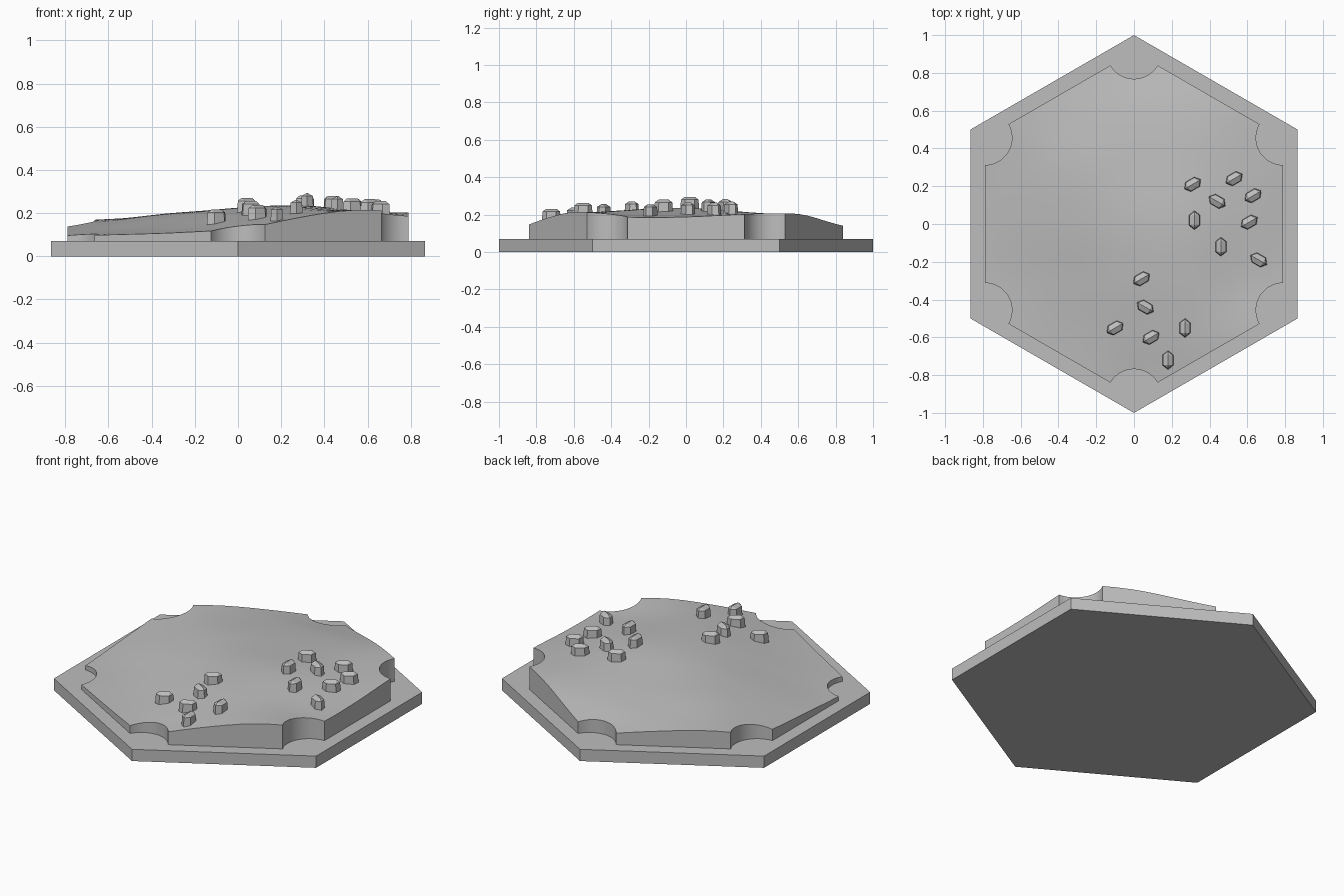
import bpy, bmesh, math
from mathutils import Vector, Matrix

cube = bpy.data.objects.get("Cube")
if cube:
    bpy.data.objects.remove(cube, do_unlink=True)

BASE_TOP = 0.07
INNER_R, NOTCH_R = 0.912, 0.144

stone_grey = bpy.data.materials.new("stone_grey")
stone_grey.use_nodes = True
GREY = (0.51, 0.51, 0.51, 1)
stone_grey.diffuse_color = GREY
stone_grey.node_tree.nodes["Principled BSDF"].inputs["Base Color"].default_value = GREY


def finish(name, bm, smooth=False):
    bmesh.ops.recalc_face_normals(bm, faces=bm.faces)
    mesh = bpy.data.meshes.new(name)
    bm.to_mesh(mesh)
    bm.free()
    mesh.materials.append(stone_grey)
    obj = bpy.data.objects.new(name, mesh)
    bpy.context.collection.objects.link(obj)
    if smooth:
        bpy.ops.object.select_all(action='DESELECT')
        obj.select_set(True)
        bpy.context.view_layer.objects.active = obj
        bpy.ops.object.shade_smooth_by_angle(angle=math.radians(35))
    return obj


def polar(r, a):
    return Vector((r * math.cos(a), r * math.sin(a)))


def bridge(bm, a, b):
    n = len(a)
    for i in range(n):
        j = (i + 1) % n
        bm.faces.new((a[i], a[j], b[j], b[i]))


# Ground heights in hundredths on a coarse grid, front row first
HEIGHTS = [
    [9, 9, 10, 12.5, 16.5, 19, 19],
    [9, 9.8, 12, 16.5, 20, 21.5, 20.5],
    [9, 11.5, 15.5, 20.5, 22.5, 20, 18],
    [10.5, 14.5, 19, 22.5, 23.5, 20.5, 18],
    [12.5, 16.5, 20, 21, 21.5, 20.5, 20],
    [16, 17.2, 17.5, 18, 19, 20.5, 20.5],
    [15, 15, 14, 13, 14.5, 19, 20],
]


def spline(row, t):
    """Smooth cubic through evenly spaced values."""
    i = max(0, min(len(row) - 2, int(t)))
    f = t - i
    p0, p1, p2, p3 = (row[max(0, min(len(row) - 1, i + k))] for k in (-1, 0, 1, 2))
    return p1 + f / 2 * (p2 - p0 + f * (2 * p0 - 5 * p1 + 4 * p2 - p3
                                        + f * (3 * (p1 - p2) + p3 - p0)))


def ground(x, y):
    u, v = (x + 0.9) / 0.3, (y + 0.9) / 0.3
    return spline([spline(row, u) for row in HEIGHTS], v) / 100


# Hexagonal base plate
bm = bmesh.new()
rings = []
for z in (0, BASE_TOP):
    rings.append([bm.verts.new((*polar(1, math.radians(30 + 60 * k)), z)) for k in range(6)])
bridge(bm, *rings)
for ring in rings:
    bm.faces.new(ring)
finish("base_plate", bm)

# Terrain outline: hexagon with a round notch at each corner
outline = []
ARC, EDGE = 12, 8
for k in range(6):
    a = math.radians(30 + 60 * k)
    corner, following = polar(INNER_R, a), polar(INNER_R, a + math.pi / 3)
    for i in range(ARC + 1):
        turn = a + math.pi + math.radians(60 - 120 * i / ARC)
        outline.append(corner + polar(NOTCH_R, turn))
    start = outline[-1]
    end = following + (corner - following).normalized() * NOTCH_R
    outline += [start.lerp(end, i / EDGE) for i in range(1, EDGE)]

# Terrain: concentric rings lifted to the ground height, with a wall below
bm = bmesh.new()
RINGS = 24
centre = bm.verts.new((0, 0, ground(0, 0)))
previous = None
for r in range(1, RINGS + 1):
    ring = [bm.verts.new((*(p * r / RINGS), ground(*(p * r / RINGS)))) for p in outline]
    if previous:
        bridge(bm, previous, ring)
    else:
        for i in range(len(ring)):
            bm.faces.new((centre, ring[i], ring[(i + 1) % len(ring)]))
    previous = ring
foot = [bm.verts.new((p.x, p.y, BASE_TOP - 0.01)) for p in outline]
bridge(bm, previous, foot)
bm.faces.new(foot)
finish("terrain", bm, smooth=True)


# Stones: six-sided blocks with a low hipped top
def stone(name, x, y, degrees):
    bm = bmesh.new()
    plan = [(0.052, 0), (0.028, 0.03), (-0.028, 0.03),
            (-0.052, 0), (-0.028, -0.03), (0.028, -0.03)]
    low = [bm.verts.new((px, py, -0.02)) for px, py in plan]
    high = [bm.verts.new((px * 0.9, py * 0.88, 0.046)) for px, py in plan]
    bridge(bm, low, high)
    bm.faces.new(low)
    right, left = (bm.verts.new((s * 0.028, 0, 0.06)) for s in (1, -1))
    bm.faces.new((high[1], high[2], left, right))
    bm.faces.new((high[4], high[5], right, left))
    for i, tip in ((0, right), (5, right), (2, left), (3, left)):
        bm.faces.new((high[i], high[(i + 1) % 6], tip))
    bm.transform(Matrix.Translation((x, y, ground(x, y)))
                 @ Matrix.Rotation(math.radians(degrees), 4, 'Z'))
    finish(name, bm)


RISING, UPRIGHT, FALLING = 30, 90, 150
side_group = [(.31, .21, RISING), (.53, .24, RISING), (.63, .15, RISING), (.44, .12, FALLING),
              (.32, .02, UPRIGHT), (.61, .01, RISING), (.46, -.12, UPRIGHT), (.66, -.19, FALLING)]
front_group = [(.04, -.29, RISING), (.06, -.44, FALLING), (-.1, -.55, RISING),
               (.09, -.6, RISING), (.27, -.55, UPRIGHT), (.18, -.72, UPRIGHT)]
for label, group in (("side_stone", side_group), ("front_stone", front_group)):
    for n, spot in enumerate(group, 1):
        stone(f"{label}_{n}", *spot)
